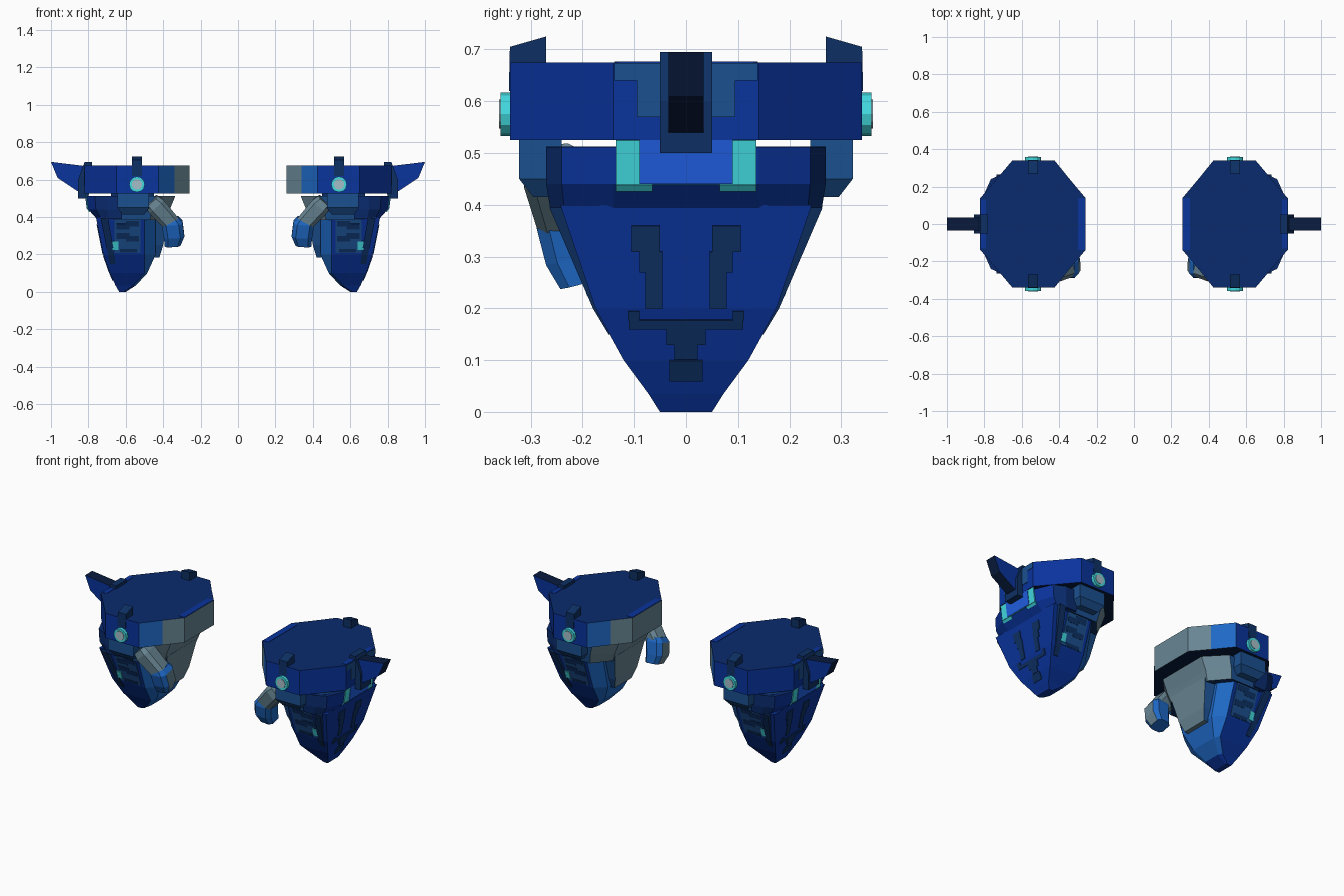
import bpy, bmesh, math
from mathutils import Vector

if "Cube" in bpy.data.objects:
    bpy.data.objects.remove(bpy.data.objects["Cube"])


def material(name, rgb):
    m = bpy.data.materials.new(name)
    m.diffuse_color = [(c / 255 / 12.92 if c < 11 else ((c / 255 + 0.055) / 1.055) ** 2.4) for c in rgb] + [1]
    m.use_nodes = True
    m.node_tree.nodes["Principled BSDF"].inputs["Base Color"].default_value = m.diffuse_color
    return m


MATS = {n: material(n, c) for n, c in {
    "deep_blue": (9, 51, 156), "navy": (10, 43, 110), "dark_trim": (13, 48, 100), "black_navy": (9, 27, 62),
    "steel_blue": (27, 80, 144), "mid_blue": (30, 104, 197), "bright_blue": (32, 95, 226),
    "cyan": (66, 218, 224), "slate_gray": (104, 134, 148), "pale_gray": (165, 190, 200)}.items()}


def finish(name, bm, rule, both_y=False, sheet=False):
    """Colour faces by rule(normal, centre), mirror across x (and y if asked)."""
    bmesh.ops.recalc_face_normals(bm, faces=bm.faces)
    bm.normal_update()
    if isinstance(rule, str):
        names, pick = [rule], None
    else:
        names, pick = list(MATS), rule
    for f in bm.faces:
        if pick:
            f.material_index = names.index(pick(f.normal, f.calc_center_median()))
    me = bpy.data.meshes.new(name)
    bm.to_mesh(me)
    bm.free()
    for n in names:
        me.materials.append(MATS[n])
    ob = bpy.data.objects.new(name, me)
    bpy.context.collection.objects.link(ob)
    if sheet:
        s = ob.modifiers.new("thickness", "SOLIDIFY")
        s.thickness, s.offset = 0.006, 0
    m = ob.modifiers.new("mirror", "MIRROR")
    m.use_axis = (True, both_y, False)
    m.use_mirror_merge = False


def loft(name, rings, rule, both_y=False):
    bm = bmesh.new()
    rows = [[bm.verts.new(p) for p in r] for r in rings]
    n = len(rows[0])
    for a, b in zip(rows, rows[1:]):
        for i in range(n):
            j = (i + 1) % n
            bm.faces.new((a[i], a[j], b[j], b[i]))
    bm.faces.new(rows[0][::-1])
    bm.faces.new(rows[-1])
    finish(name, bm, rule, both_y)


def sym(z, *half):
    """Ring at height z, half outline given for y > 0."""
    return [(x, y, z) for x, y in half] + [(x, -y, z) for x, y in reversed(half)]


def rect(z, x0, x1, y0, y1):
    return [(x0, y0, z), (x1, y0, z), (x1, y1, z), (x0, y1, z)]


def lerp(z, table):
    for (z0, a), (z1, b) in zip(table, table[1:]):
        if z0 >= z >= z1:
            return a + (b - a) * (z0 - z) / (z0 - z1)
    return table[-1][1]


def decals(name, surf, quads, color, both_y=False):
    """Thin plates (u0, u1, v0, v1) laid on the surface point function."""
    bm = bmesh.new()
    for u0, u1, z0, z1 in quads:
        bm.faces.new([bm.verts.new(surf(u, z)) for u, z in ((u0, z0), (u1, z0), (u1, z1), (u0, z1))])
    finish(name, bm, color, both_y, sheet=True)


# Cuff
octagon = [(.82, .14), (.65, .34), (.425, .34), (.34, .235), (.26, .14)]
loft("cuff", [sym(.525, *octagon), sym(.675, *octagon)],
     lambda n, c: "navy" if n.z > .5 else "black_navy" if n.z < -.5
     else "slate_gray" if c.x < .33 else "mid_blue" if c.x < .42 else "deep_blue")
decals("cuff_panels", lambda y, z: (.82, y, z), [(.05, .095, .57, .674), (.095, .138, .64, .674)], "steel_blue", True)
decals("cuff_top_panels", lambda x, y: (x, y, .674), [(.262, .30, -.138, .138), (.79, .818, -.13, .13)], "deep_blue")

# Cuff studs and clips on front and back
for nm, r, y0, y1, col in (("stud", .042, .33, .358, "cyan"), ("stud_cap", .028, .35, .361, "pale_gray")):
    loft(nm, [[(.54 + r * math.cos(k * math.pi / 6), y, .575 + r * math.sin(k * math.pi / 6))
               for k in range(12)] for y in (y0, y1)], col, True)
loft("rim_clip", [[(x, .27, .725), (x, .34, .705), (x, .342, .62), (x, .27, .62)]
                  for x in (.513, .567)], "dark_trim", True)

# Outer fin and its bracket
loft("fin_bracket", [[(.80, y, .5), (.855, y, .5), (.855, y, .6), (.82, y, .695), (.78, y, .695)]
                     for y in (-.05, .05)], "dark_trim")
loft("fin", [[(.80, y, .54), (.86, y, .54), (.965, y, .61), (1.0, y, .695), (.81, y, .672)]
             for y in (-.034, .034)],
     lambda n, c: "deep_blue" if abs(n.y) > .5 else "black_navy")

# Wrist under the cuff
loft("wrist", [sym(.385, (.74, .20), (.66, .25), (.47, .25), (.385, .15)),
               sym(.44, (.75, .21), (.66, .26), (.46, .26), (.365, .16)),
               sym(.513, (.75, .22), (.66, .27), (.44, .27), (.335, .16))],
     lambda n, c: "slate_gray" if n.x < -.5 else "dark_trim" if n.z < -.7
     else "deep_blue" if c.x > .6 else "steel_blue")
loft("wrist_core", [rect(z, .45, .68, -.12, .12) for z in (.5, .54)], "dark_trim")
loft("wrist_side_plate", [rect(.415, .50, .62, .24, .295), rect(.45, .475, .645, .24, .322),
                          rect(.525, .475, .645, .24, .322)], "steel_blue", True)

# Outer wrist plate with glowing badge
loft("wrist_outer_plate", [sym(.39, (.755, .14), (.73, .235), (.69, .262), (.62, .262)),
                           sym(.44, (.80, .14), (.76, .24), (.70, .27), (.62, .27)),
                           sym(.512, (.81, .14), (.765, .24), (.70, .27), (.62, .27))],
     lambda n, c: "deep_blue" if n.x > .6 else "navy")
plate_x = [(.53, .812), (.44, .80), (.39, .755)]
decals("badge_frame", lambda y, z: (lerp(z, plate_x) + .002, y, z), [(-.135, .135, .44, .525)], "cyan")
decals("badge_edge", lambda y, z: (lerp(z, plate_x) + .002, y, z),
       [(-.135, -.065, .428, .44), (.065, .135, .428, .44)], "cyan")
decals("badge_center", lambda y, z: (lerp(z, plate_x) + .005, y, z), [(-.09, .09, .441, .526)], "bright_blue")

# Joined fingers: tapering wedge
loft("fingers", [sym(0, (.635, .05), (.61, .05), (.60, .04)),
                 sym(.035, (.655, .072), (.56, .07), (.545, .05)),
                 sym(.10, (.685, .12), (.50, .12), (.485, .085)),
                 sym(.20, (.72, .175), (.50, .175), (.44, .12)),
                 sym(.40, (.76, .243), (.50, .243), (.44, .17))],
     lambda n, c: "mid_blue" if n.x < -.3 and c.z > .03 else "deep_blue")
loft("finger_edge_strip", [rect(.15, .655, .685, .12, .150), rect(.2, .66, .695, .15, .18),
                           rect(.395, .695, .735, .20, .264)], "dark_trim", True)

# Painted finger grooves on the back of the hand
outer_x = [(.4, .76), (.2, .72), (.1, .685), (.035, .655), (0, .635)]
grooves = [(s * a, s * b, z0, z1) for s in (-1, 1) for a, b, z0, z1 in
           ((.045, .078, .2, .27), (.045, .09, .27, .31), (.05, .105, .31, .36), (.09, .112, .178, .195))]
grooves += [(-.11, .11, .16, .178), (-.038, .038, .13, .16), (-.022, .022, .102, .13), (-.032, .032, .06, .1)]
decals("finger_grooves", lambda y, z: (lerp(z, outer_x) + .001, y, z), grooves, "dark_trim")

# Side panels on the fingers with dark bars and a light
side_y = [(.4, .243), (.2, .175), (.1, .12)]
decals("finger_side_panel", lambda x, z: (x, lerp(z, side_y) + .001, z), [(.52, .66, .21, .395)], "steel_blue", True)
bars = [(.53, .60, .35, .38), (.58, .65, .335, .365), (.53, .60, .27, .30), (.58, .65, .285, .315),
        (.54, .63, .212, .23)]
decals("side_bars", lambda x, z: (x, lerp(z, side_y) + .003, z), bars, "dark_trim", True)
decals("side_light", lambda x, z: (x, lerp(z, side_y) + .005, z), [(.64, .67, .225, .27)], "cyan", True)

# Palm pad
loft("palm", [sym(.185, (.50, .09), (.42, .08)), sym(.25, (.50, .12), (.40, .105)),
              sym(.41, (.50, .165), (.375, .145))],
     lambda n, c: "slate_gray" if n.x < -.5 or n.z < -.5 else "steel_blue")


# Thumb segments at the front
def segment(name, stations, rule):
    """Box lofted along a line of (point, half width, half depth)."""
    d = (Vector(stations[-1][0]) - Vector(stations[0][0])).normalized()
    s = d.cross(Vector((0, 1, 0))).normalized()
    t = s.cross(d)
    loft(name, [[Vector(p) + s * w * i + t * h * j
                 for i, j in ((-1, -.6), (-.6, -1), (.6, -1), (1, -.6), (1, .6), (.6, 1), (-.6, 1), (-1, .6))]
                for p, w, h in stations], rule)


segment("thumb_upper", [((.465, -.258, .485), .045, .05), ((.44, -.255, .46), .052, .058),
                        ((.355, -.232, .365), .047, .052)],
        lambda n, c: "slate_gray")
segment("thumb_lower", [((.36, -.238, .395), .042, .048), ((.352, -.232, .37), .056, .058),
                        ((.342, -.216, .30), .055, .056), ((.35, -.2, .25), .042, .044)],
        lambda n, c: "slate_gray" if n.x < -.8 and n.y < .2 else "mid_blue")
